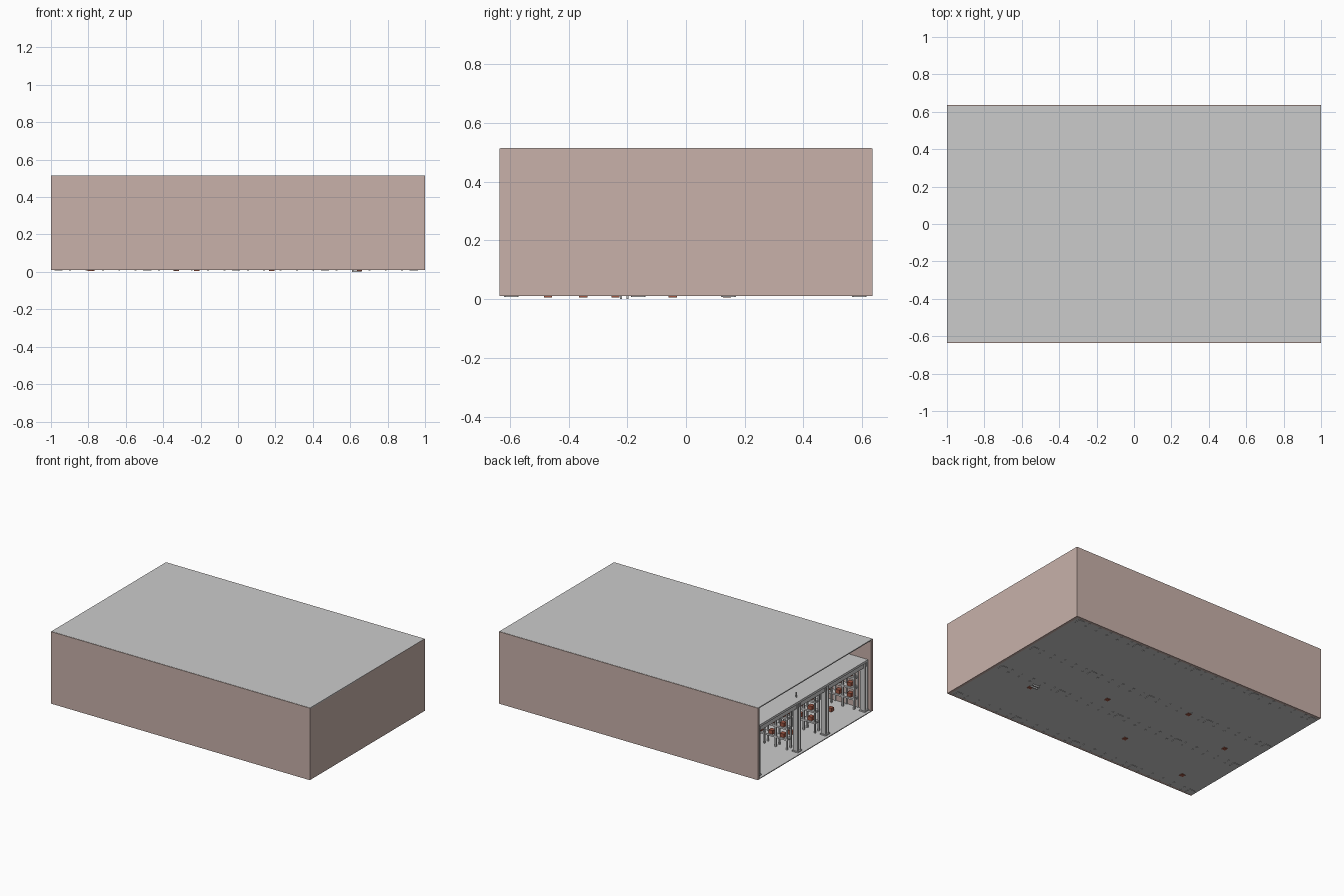
import bpy, bmesh
from mathutils import Matrix, Vector

if "Cube" in bpy.data.objects:
    bpy.data.objects.remove(bpy.data.objects["Cube"])


def material(name, rgb):
    m = bpy.data.materials.new(name)
    m.diffuse_color = (*rgb, 1)
    m.use_nodes = True
    m.node_tree.nodes["Principled BSDF"].inputs["Base Color"].default_value = m.diffuse_color
    return m


WALL = material("wall_clay", (0.58, 0.44, 0.40))
RED = material("carton_brown", (0.36, 0.10, 0.06))


def boxes(name, spans, mat=None):
    """One object from boxes given as (x0, x1, y0, y1, z0, z1)."""
    bm = bmesh.new()
    for x0, x1, y0, y1, z0, z1 in spans:
        c = Vector(((x0 + x1) / 2, (y0 + y1) / 2, (z0 + z1) / 2))
        s = Matrix.Diagonal((x1 - x0, y1 - y0, z1 - z0, 1))
        bmesh.ops.create_cube(bm, size=1, matrix=Matrix.Translation(c) @ s)
    me = bpy.data.meshes.new(name)
    bm.to_mesh(me)
    bm.free()
    ob = bpy.data.objects.new(name, me)
    bpy.context.collection.objects.link(ob)
    if mat:
        me.materials.append(mat)
    return ob


W, D, T = 1.0, 0.635, 0.018
Z0, Z1 = 0.01, 0.513
FLOOR = 0.016

# shell: three walls, open on the left end
boxes("front_wall", [(-W, W, -D, -D + T, Z0, Z1)], WALL)
boxes("back_wall", [(-W, W, D - T, D, Z0, Z1)], WALL)
boxes("right_wall", [(W - T, W, -D + T, D - T, Z0, Z1)], WALL)
boxes("floor_slab", [(-W, W - T, -D + T, D - T, Z0, FLOOR)])
boxes("roof_slab", [(-W, W, -D + 0.004, D - 0.004, Z1 - 0.006, Z1 + 0.001)])

# column grid: H-section shafts on base plates
COL_X = [-0.96 + 0.475 * i for i in range(5)]
COL_Y = [-0.595, -0.163, 0.145, 0.59]
MEZZ = 0.352
shafts, plates = [], []
h = 0.018
for x in COL_X:
    for y in COL_Y:
        plates.append((x - 0.022, x + 0.022, y - 0.022, y + 0.022, 0.007, FLOOR + 0.008))
        shafts += [(x - h, x + h, y - h, y - h + 0.007, FLOOR, MEZZ),
                   (x - h, x + h, y + h - 0.007, y + h, FLOOR, MEZZ),
                   (x - 0.004, x + 0.004, y - h, y + h, FLOOR, MEZZ)]
boxes("column_shafts", shafts)
boxes("column_base_plates", plates)

# mezzanine deck with girders below
boxes("mezzanine_deck", [(-0.975, W - T, -D + T, D - T, MEZZ, MEZZ + 0.016)])
boxes("mezzanine_girders",
      [(-0.97, W - T, y - 0.01, y + 0.01, MEZZ - 0.03, MEZZ) for y in COL_Y]
      + [(x - 0.01, x + 0.01, -D + T, D - T, MEZZ - 0.03, MEZZ) for x in COL_X])
boxes("mezzanine_post", [(-0.93, -0.922, 0.1, 0.108, MEZZ + 0.016, MEZZ + 0.05)])

# storage racks between columns, four bays each
posts, shelves, cartons = [], [], []
LEVELS = (0.09, 0.165, 0.235)
BAY, DEP = 0.1, 0.02
for y in COL_Y:
    for x in COL_X[:-1]:
        x0 = x + 0.0375 + 0.025
        x1 = x0 + 3.5 * BAY
        for i in range(5):
            px = x0 + i * 0.875 * BAY
            for s in (-1, 1):
                py = y + s * DEP
                posts.append((px - 0.005, px + 0.005, py - 0.005, py + 0.005, 0.008, 0.285))
            for z in LEVELS:
                posts.append((px - 0.003, px + 0.003, y - DEP, y + DEP, z - 0.012, z - 0.004))
        for z in LEVELS:
            for s in (-1, 1):
                py = y + s * DEP
                shelves.append((x0, x1, py - 0.004, py + 0.004, z - 0.012, z))
            shelves.append((x0, x1, y - DEP, y + DEP, z - 0.004, z))
            for i in range(4):
                cx = x0 + (i + 0.5) * 0.875 * BAY
                cartons.append((cx - 0.016, cx + 0.016, y - 0.016, y + 0.016, z, z + 0.026))
boxes("rack_posts", posts)
boxes("rack_shelves", shelves)
boxes("rack_cartons", cartons, RED)

# loose crates on the floor
SPOTS = [(0.65, -0.24), (0.18, -0.045), (-0.33, 0.14),
         (-0.22, -0.35), (-0.78, -0.044), (-0.79, -0.47)]
boxes("floor_crates", [(x - 0.014, x + 0.014, y - 0.014, y + 0.014, 0.006, 0.042)
                       for x, y in SPOTS], RED)

# lift truck: chassis, mast, forks, guard
fx, fy = 0.67, -0.21
boxes("lift_truck", [
    (fx - 0.01, fx + 0.06, fy - 0.02, fy + 0.02, 0.02, 0.06),
    (fx - 0.016, fx - 0.01, fy - 0.018, fy - 0.012, 0.016, 0.13),
    (fx - 0.016, fx - 0.01, fy + 0.012, fy + 0.018, 0.016, 0.13),
    (fx - 0.06, fx - 0.01, fy - 0.014, fy - 0.008, 0.0, 0.012),
    (fx - 0.06, fx - 0.01, fy + 0.008, fy + 0.014, 0.0, 0.012),
    (fx - 0.01, fx + 0.04, fy - 0.02, fy + 0.02, 0.11, 0.116),
    (fx + 0.034, fx + 0.04, fy - 0.02, fy + 0.02, 0.06, 0.11),
])
